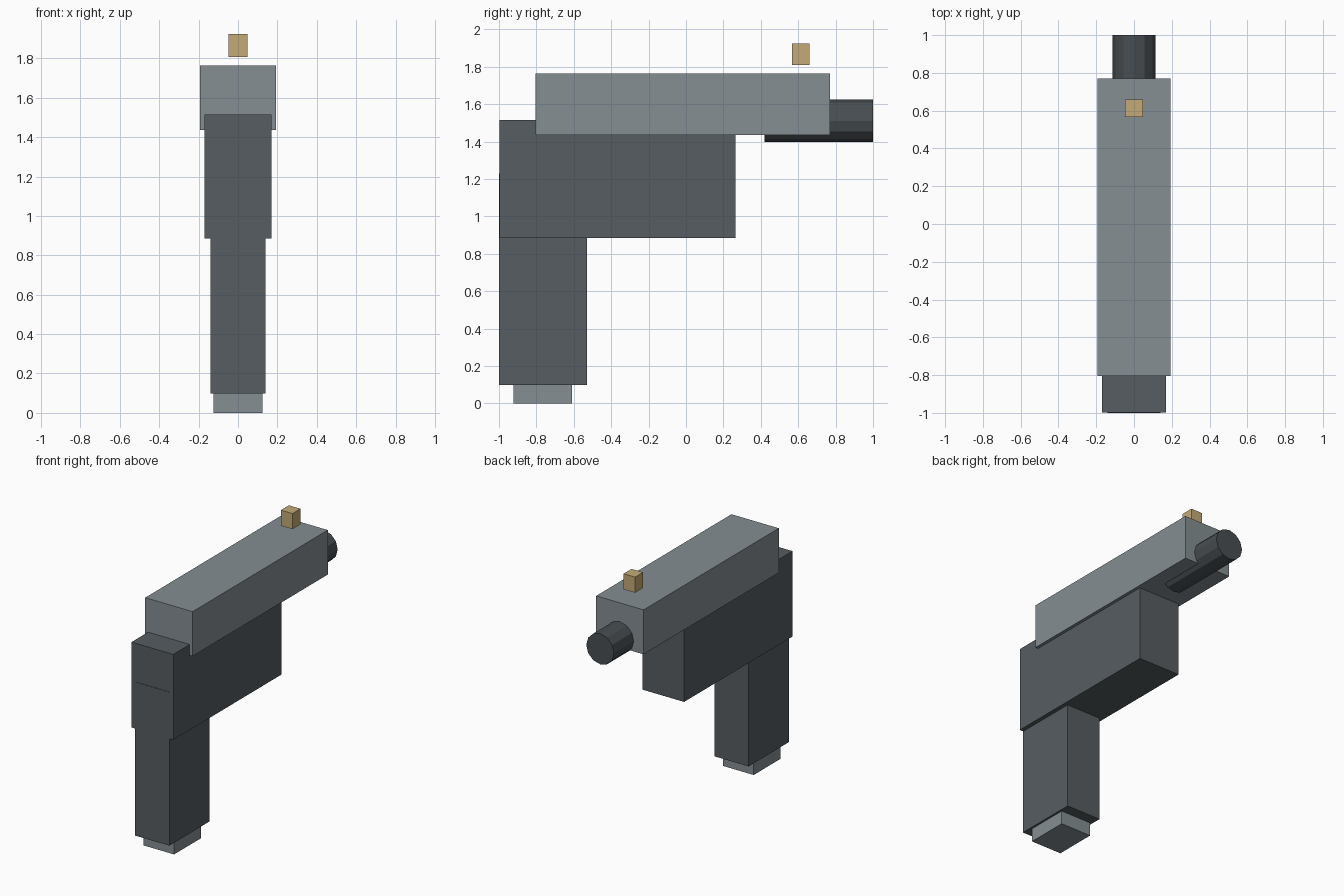
import bpy, math

if "Cube" in bpy.data.objects:
    bpy.data.objects.remove(bpy.data.objects["Cube"])


def material(name, rgb):
    # sRGB 0-255 to linear
    lin = [((c / 255 + 0.055) / 1.055) ** 2.4 for c in rgb]
    m = bpy.data.materials.new(name)
    m.diffuse_color = (*lin, 1)
    m.use_nodes = True
    m.node_tree.nodes["Principled BSDF"].inputs["Base Color"].default_value = m.diffuse_color
    return m


light_grey = material("light grey metal", (133, 142, 146))
dark_grey = material("dark grey frame", (86, 93, 97))
barrel_grey = material("barrel grey", (72, 78, 82))
tan = material("tan", (196, 170, 120))


def box(name, half_x, y0, y1, z0, z1, mat):
    bpy.ops.mesh.primitive_cube_add(size=1, location=(0, (y0 + y1) / 2, (z0 + z1) / 2))
    ob = bpy.context.object
    ob.name = name
    ob.scale = (2 * half_x, y1 - y0, z1 - z0)
    bpy.ops.object.transform_apply(location=False, rotation=False, scale=True)
    ob.data.materials.append(mat)
    return ob


# Main body
box("slide", 0.193, -0.805, 0.77, 1.435, 1.763, light_grey)
box("frame", 0.17, -0.997, 0.265, 0.885, 1.515, dark_grey)

# Grip stands slightly proud of the frame's back; magazine base below it
box("grip", 0.14, -1.0, -0.53, 0.098, 1.23, dark_grey)
box("magazine_base", 0.125, -0.923, -0.61, 0.0, 0.11, light_grey)

# Floating front sight
box("front_sight", 0.047, 0.567, 0.66, 1.808, 1.923, tan)

# Twelve-sided barrel
bpy.ops.mesh.primitive_cylinder_add(vertices=12, radius=0.113, depth=0.58,
                                    location=(0, 0.71, 1.511),
                                    rotation=(math.pi / 2, 0, 0))
barrel = bpy.context.object
barrel.name = "barrel"
barrel.data.materials.append(barrel_grey)
